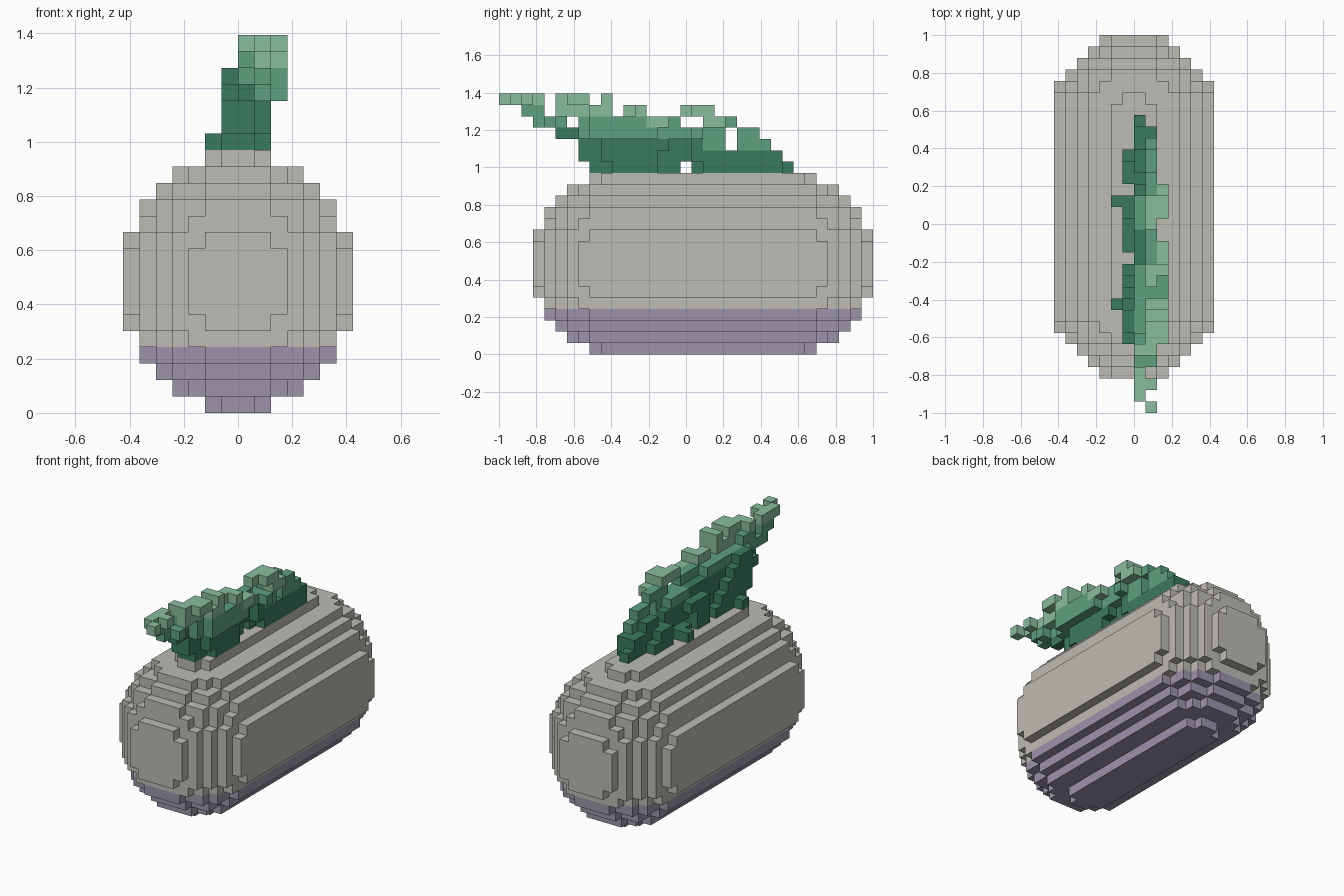
import bpy
import bmesh
from mathutils import Vector

cube = bpy.data.objects.get("Cube")
if cube:
    bpy.data.objects.remove(cube, do_unlink=True)

S = 2 / 33  # size of one block


def material(name, rgb):
    """Flat material from 0-255 display values."""
    lin = [((c / 255 + 0.055) / 1.055) ** 2.4 for c in rgb] + [1.0]
    m = bpy.data.materials.new(name)
    m.use_nodes = True
    m.diffuse_color = lin
    bsdf = m.node_tree.nodes["Principled BSDF"]
    bsdf.inputs["Base Color"].default_value = lin
    bsdf.inputs["Roughness"].default_value = 0.9
    return m


STONE = material("warm grey", (190, 187, 179))
PURPLE = material("dusty purple", (156, 148, 170))
GREENS = [material("dark green", (59, 122, 94)),
          material("mid green", (94, 160, 128)),
          material("light green", (138, 189, 158))]

# Corner loops of the six sides of a block, keyed by outward direction
SIDES = {
    (1, 0, 0): ((1, 0, 0), (1, 1, 0), (1, 1, 1), (1, 0, 1)),
    (-1, 0, 0): ((0, 0, 0), (0, 0, 1), (0, 1, 1), (0, 1, 0)),
    (0, 1, 0): ((0, 1, 0), (0, 1, 1), (1, 1, 1), (1, 1, 0)),
    (0, -1, 0): ((0, 0, 0), (1, 0, 0), (1, 0, 1), (0, 0, 1)),
    (0, 0, 1): ((0, 0, 1), (1, 0, 1), (1, 1, 1), (0, 1, 1)),
    (0, 0, -1): ((0, 0, 0), (0, 1, 0), (1, 1, 0), (1, 0, 0)),
}


def block_object(name, cells, mats, pick, place):
    """Skin a set of blocks with their exposed sides only."""
    bm = bmesh.new()
    corners = {}

    def corner(p):
        if p not in corners:
            corners[p] = bm.verts.new(place(*p))
        return corners[p]

    for c in sorted(cells):
        for d, loop in SIDES.items():
            if tuple(a + b for a, b in zip(c, d)) in cells:
                continue
            f = bm.faces.new([corner(tuple(a + b for a, b in zip(c, o))) for o in loop])
            f.material_index = pick(*c)
    me = bpy.data.meshes.new(name)
    bm.to_mesh(me)
    bm.free()
    for m in mats:
        me.materials.append(m)
    ob = bpy.data.objects.new(name, me)
    bpy.context.collection.objects.link(ob)
    return ob


# Body: stepped ellipsoid whose middle row (j = 0) is stretched along y
def in_body(i, j, k):
    x, z = i + 0.5, k - 7.5
    y = max(abs(j) - 0.5, 0.5)
    return (x * x + y * y) / 50.5 + z * z / 60.5 <= 1


def place_body(i, j, k):
    y = j - 8 if j <= 0 else j + 7
    return Vector((i * S, (y + 1.5) * S, k * S))


body = {(i, j, k) for i in range(-7, 7) for j in range(-7, 8)
        for k in range(16) if in_body(i, j, k)}
block_object("body", body, [STONE, PURPLE], lambda i, j, k: int(k < 4), place_body)

# Crest: for each height, each column across x has runs of blocks along y
CREST = {
    16: {-2: "9 18", -1: "8-12 14-15 17-18 20-22", 0: "8-15 17-25", 1: "10-13 18-24"},
    17: {-1: "7-11 14-15 20-21", 0: "7-24", 1: "9-13 17-24"},
    18: {-1: "7-10 14-16", 0: "7-19 21-22", 1: "9-14 17-19 21-23"},
    19: {-1: "6-9", 0: "5-18", 1: "7-19 21-22", 2: "8-13 17"},
    20: {-1: "7-8", 0: "3-5 7-12", 1: "4 7-15 18-20", 2: "8-14 18-19"},
    21: {0: "2-3 5-6", 1: "5-9 11-12 16-18", 2: "8-9 12 17-18"},
    22: {0: "1-3 5", 1: "0 2 5-7 9", 2: "6-7 9"},
}


def runs(text):
    for part in text.split():
        ends = [int(n) for n in part.split("-")]
        yield from range(ends[0], ends[-1] + 1)


# Greens lighten towards the tips: upward, to the left and on the rear strands
def crest_colour(i, j, k):
    score = k + 0.8 * i + 0.1 * max(0, j - 12)
    return int(score > 19.3) + int(score > 21.7)


crest = {(i, j, k) for k, row in CREST.items() for i, text in row.items()
         for j in runs(text)}
block_object("crest", crest, GREENS, crest_colour,
             lambda i, j, k: Vector((i * S, -1 + j * S, k * S)))
